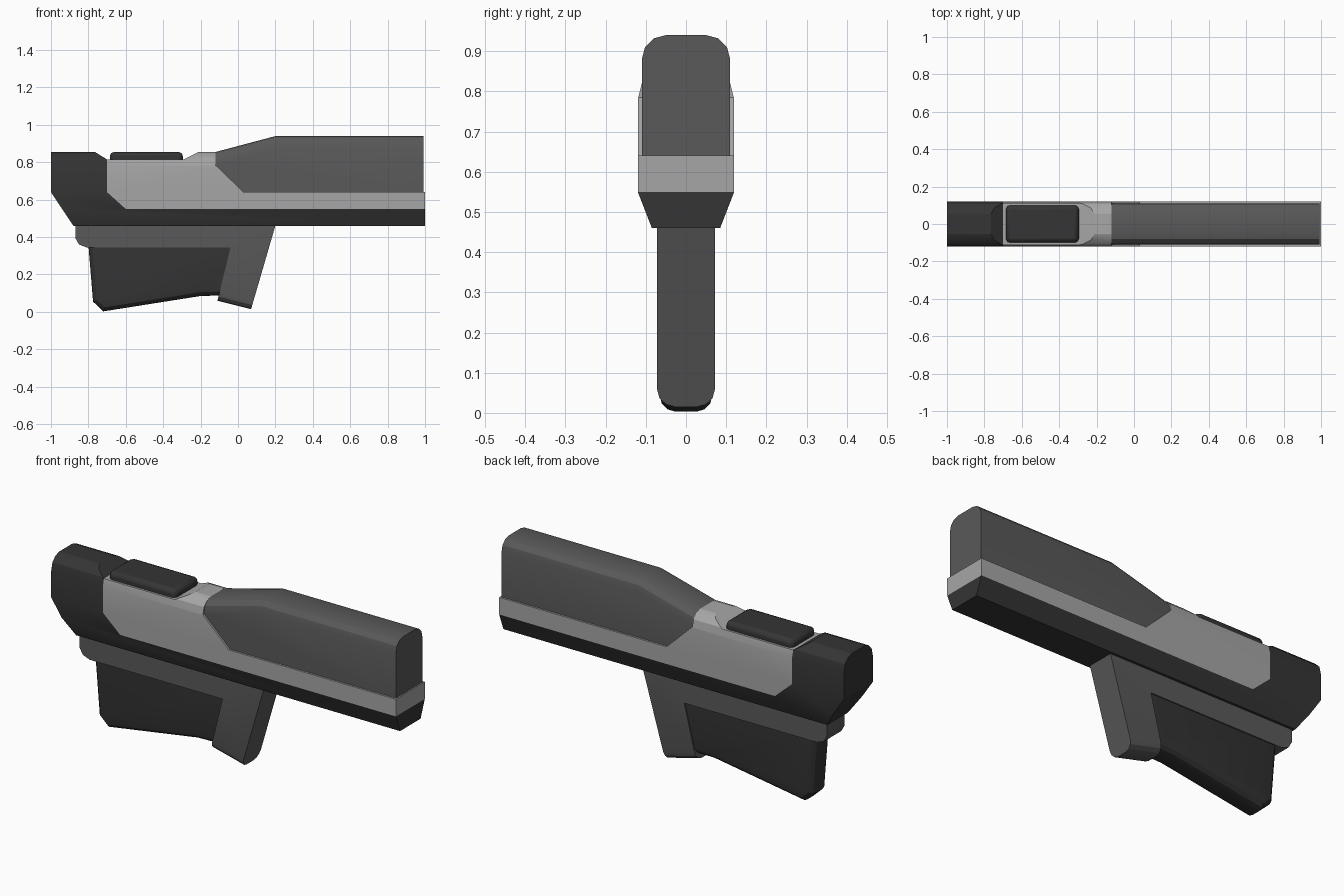
import bpy, bmesh
from math import radians

if "Cube" in bpy.data.objects:
    bpy.data.objects.remove(bpy.data.objects["Cube"])


def material(name, g):
    m = bpy.data.materials.new(name)
    m.diffuse_color = (g, g, g, 1)
    m.use_nodes = True
    m.node_tree.nodes["Principled BSDF"].inputs["Base Color"].default_value = m.diffuse_color
    return m


dark = material("dark_grey", 0.035)
mid = material("mid_grey", 0.10)
light = material("light_grey", 0.38)


def finish(ob):
    bpy.ops.object.select_all(action='DESELECT')
    ob.select_set(True)
    bpy.context.view_layer.objects.active = ob
    bpy.ops.object.shade_smooth_by_angle(angle=radians(28))


def prism(name, profile, half, mat=None, bevel_sides=(), offset=0.05, segments=3):
    """Side profile (x, z) extruded across y; bevel_sides lists profile segments to round."""
    bm = bmesh.new()
    n = len(profile)
    a = [bm.verts.new((x, -half, z)) for x, z in profile]
    b = [bm.verts.new((x, half, z)) for x, z in profile]
    bm.faces.new(a)
    bm.faces.new(b[::-1])
    for i in range(n):
        j = (i + 1) % n
        bm.faces.new((a[j], a[i], b[i], b[j]))
    bmesh.ops.recalc_face_normals(bm, faces=bm.faces)
    edges = [bm.edges.get((r[i], r[(i + 1) % n])) for r in (a, b) for i in bevel_sides]
    if edges:
        bmesh.ops.bevel(bm, geom=edges, offset=offset, segments=segments,
                        profile=0.5, affect='EDGES', clamp_overlap=True)
    me = bpy.data.meshes.new(name)
    bm.to_mesh(me)
    bm.free()
    ob = bpy.data.objects.new(name, me)
    bpy.context.collection.objects.link(ob)
    if mat:
        me.materials.append(mat)
    finish(ob)
    return ob


def sectioned(name, profile, mat):
    """Side profile trimmed to the shared cross-section of the main body."""
    ob = prism(name, profile, 0.2, mat)
    half = [(0.0846, 0.459), (0.12, 0.55), (0.12, 0.78), (0.11, 0.82),
            (0.085, 0.845), (0.046, 0.857)]
    outline = half + [(-y, z) for y, z in reversed(half)]
    cutter = prism("section_cutter", outline, 1.2)
    for v in cutter.data.vertices:
        v.co = (v.co.y, -v.co.x, v.co.z)
    cutter.hide_render = True
    mod = ob.modifiers.new("section", 'BOOLEAN')
    mod.operation = 'INTERSECT'
    mod.solver = 'EXACT'
    mod.object = cutter
    bpy.ops.object.select_all(action='DESELECT')
    ob.select_set(True)
    bpy.context.view_layer.objects.active = ob
    bpy.ops.object.modifier_apply(modifier=mod.name)
    bpy.data.objects.remove(cutter)
    ob.data.materials.clear()
    ob.data.materials.append(mat)
    finish(ob)
    return ob


# Dark stock running into the bottom rail
sectioned("stock_and_rail", [
    (-1, 0.855), (-1, 0.64), (-0.88, 0.46), (1, 0.46), (1, 0.55),
    (-0.60, 0.55), (-0.70, 0.64), (-0.70, 0.815), (-0.765, 0.855)], dark)

# Light receiver body
sectioned("receiver", [
    (-0.70, 0.815), (-0.70, 0.64), (-0.60, 0.55), (1, 0.55), (1, 0.64),
    (0.03, 0.64), (-0.12, 0.785), (-0.12, 0.855), (-0.21, 0.855), (-0.29, 0.815)], light)

# Barrel shroud with rounded top edges
prism("barrel_shroud", [
    (-0.12, 0.855), (-0.12, 0.785), (0.03, 0.64), (0.993, 0.64),
    (0.993, 0.94), (0.20, 0.94)], 0.11, mid, bevel_sides=(4, 5), offset=0.06)

# Raised pad on top of the receiver
prism("top_pad", [(-0.685, 0.79), (-0.295, 0.79), (-0.295, 0.855), (-0.685, 0.855)],
      0.10, dark)
pad = bpy.data.objects["top_pad"]
bev = pad.modifiers.new("bevel", 'BEVEL')
bev.width = 0.022
bev.segments = 2

# Under-frame with slanted front handle, rounded along its foot
prism("handle_frame", [
    (-0.87, 0.462), (-0.87, 0.395), (-0.85, 0.36), (-0.81, 0.345), (-0.04, 0.345),
    (-0.11, 0.06), (0.07, 0.015), (0.20, 0.462)], 0.072, mid, bevel_sides=(5,), offset=0.045)

# Dark rear grip, rounded along back and bottom
prism("rear_grip", [
    (-0.80, 0.36), (-0.775, 0.055), (-0.72, 0.003), (-0.20, 0.085), (-0.09, 0.088),
    (-0.02, 0.36)], 0.066, dark, bevel_sides=(0, 1, 2, 3), offset=0.04)
